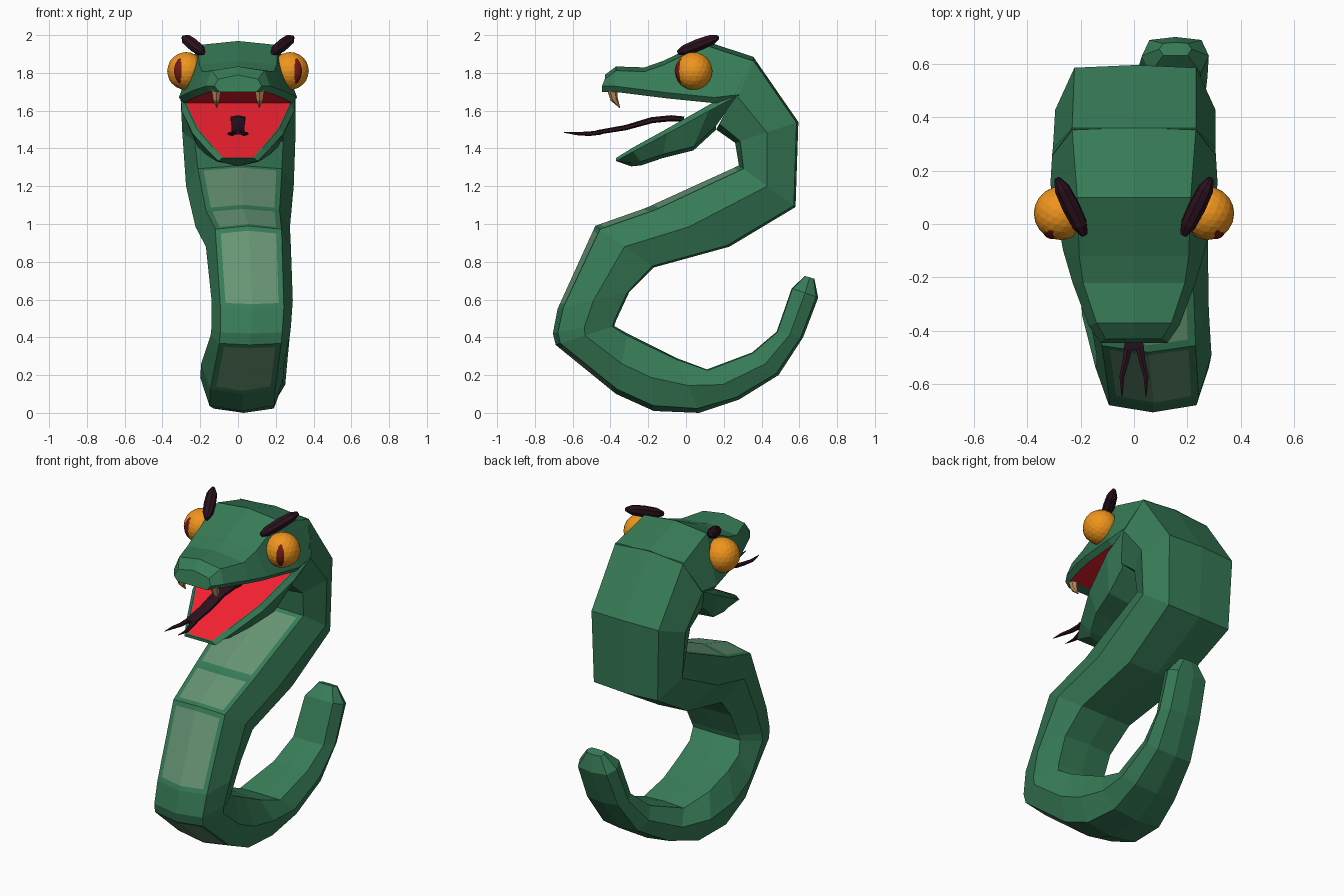
import bpy, bmesh, math
from mathutils import Vector, Matrix

if "Cube" in bpy.data.objects:
    bpy.data.objects.remove(bpy.data.objects["Cube"])


def material(name, rgb):
    m = bpy.data.materials.new(name)
    m.diffuse_color = (*rgb, 1)
    m.use_nodes = True
    m.node_tree.nodes["Principled BSDF"].inputs["Base Color"].default_value = m.diffuse_color
    return m


GREEN = material("green_scales", (0.038, 0.2, 0.095))
BELLY = material("belly_scales", (0.135, 0.30, 0.175))
RED = material("mouth_red", (0.9, 0.015, 0.03))
ORANGE = material("eye_orange", (0.86, 0.3, 0.012))
MAROON = material("pupil_maroon", (0.16, 0.01, 0.008))
DARK = material("dark_plum", (0.025, 0.006, 0.014))
TAN = material("fang_tan", (0.5, 0.25, 0.1))


def finish(bm, name, *mats):
    bmesh.ops.recalc_face_normals(bm, faces=bm.faces)
    me = bpy.data.meshes.new(name)
    bm.to_mesh(me)
    bm.free()
    ob = bpy.data.objects.new(name, me)
    for m in mats:
        me.materials.append(m)
    bpy.context.collection.objects.link(ob)
    return ob


def loft(rings):
    """Skin a list of equal-length rings; returns bmesh and side faces by [ring][side]."""
    bm = bmesh.new()
    vs = [[bm.verts.new(p) for p in r] for r in rings]
    n = len(vs[0])
    grid = [[bm.faces.new((a[i], a[(i + 1) % n], b[(i + 1) % n], b[i])) for i in range(n)]
            for a, b in zip(vs, vs[1:])]
    bm.faces.new(vs[0])
    bm.faces.new(vs[-1])
    bmesh.ops.recalc_face_normals(bm, faces=bm.faces)
    bm.normal_update()
    return bm, grid


def tube(name, pts, sizes, mat, sides=6):
    """Tapered tube along points; each size is (width, height)."""
    pts = [Vector(p) for p in pts]
    rings = []
    for i, p in enumerate(pts):
        d = (pts[min(i + 1, len(pts) - 1)] - pts[max(i - 1, 0)]).normalized()
        ref = Vector((1, 0, 0)) if abs(d.x) < 0.8 else Vector((0, 0, 1))
        v = d.cross(ref).normalized()
        u = v.cross(d)
        w, h = sizes[i]
        rings.append([p + u * w * math.cos(a) + v * h * math.sin(a)
                      for a in (math.tau * (k + 0.5) / sides for k in range(sides))])
    return finish(loft(rings)[0], name, mat)


# Body: belly (y, z), back (y, z), centre x, half width; tail tip to neck
body = [
    ((0.68, 0.71), (0.63, 0.725), 0.155, 0.06),
    ((0.70, 0.61), (0.56, 0.66), 0.155, 0.125),
    ((0.62, 0.40), (0.48, 0.43), 0.14, 0.135),
    ((0.49, 0.20), (0.35, 0.32), 0.11, 0.15),
    ((0.28, 0.07), (0.11, 0.23), 0.07, 0.18),
    ((0.07, 0.00), (-0.05, 0.29), 0.03, 0.205),
    ((-0.17, 0.01), (-0.20, 0.365), 0.02, 0.22),
    ((-0.37, 0.10), (-0.31, 0.42), 0.025, 0.22),
    ((-0.69, 0.36), (-0.38, 0.46), 0.065, 0.21),
    ((-0.705, 0.42), (-0.37, 0.49), 0.07, 0.21),
    ((-0.68, 0.55), (-0.30, 0.64), 0.075, 0.215),
    ((-0.48, 0.99), (-0.17, 0.77), 0.055, 0.225),
    ((-0.20, 1.09), (0.23, 0.88), 0.025, 0.25),
    ((0.28, 1.31), (0.58, 1.09), 0.01, 0.285),
    ((0.26, 1.43), (0.595, 1.54), 0.005, 0.30),
    ((0.16, 1.50), (0.36, 1.88), 0.0, 0.305),
]


def body_ring(belly, back, xc, w):
    """Octagon with slightly ridged belly and back."""
    profile = [(-0.78, 0.08), (0, 0), (0.78, 0.08), (1, 0.5),
               (0.76, 0.97), (0, 1), (-0.76, 0.97), (-1, 0.5)]
    b, k = Vector((0, *belly)), Vector((0, *back))
    return [b.lerp(k, t) + Vector((xc + u * w, 0, 0)) for u, t in profile]


bm, grid = loft([body_ring(*s) for s in body])
# Pale inset belly plates, each a pair of faces either side of the ridge
for i in (7, 10, 11, 12):
    pair = grid[i][0:2]
    bmesh.ops.inset_region(bm, faces=pair, thickness=0.028, use_even_offset=True, use_boundary=True)
    for f in pair:
        f.material_index = 1
finish(bm, "body", GREEN, BELLY)

# Upper head: top (y, z), lip (y, z), half top width, half lip width
head = [
    ((0.36, 1.88), (0.28, 1.685), 0.232, 0.305),
    ((0.10, 1.965), (0.15, 1.67), 0.212, 0.313),
    ((-0.12, 1.86), (-0.10, 1.695), 0.205, 0.265),
    ((-0.22, 1.825), (-0.22, 1.71), 0.19, 0.23),
    ((-0.37, 1.83), (-0.38, 1.73), 0.14, 0.17),
    ((-0.43, 1.785), (-0.445, 1.73), 0.105, 0.125),
]
rings = []
for (y0, z0), (y1, z1), wt, w in head:
    b, zb = w - 0.025, z1 - 0.03
    rings.append([(-b, y1, zb), (b, y1, zb), (w, y1, z1), (wt, y0, z0 - 0.018),
                  (0, y0, z0 + 0.004), (-wt, y0, z0 - 0.018), (-w, y1, z1)])
bm, grid = loft(rings)
for row in grid[:-1]:
    row[0].material_index = 1
finish(bm, "upper_head", GREEN, RED)

# Lower jaw: rim (y, z), underside (y, z), half width
jaw = [
    ((0.27, 1.69), (0.16, 1.50), 0.303),
    ((0.12, 1.61), (0.04, 1.39), 0.298),
    ((-0.10, 1.49), (-0.12, 1.35), 0.24),
    ((-0.28, 1.395), (-0.24, 1.31), 0.155),
    ((-0.37, 1.345), (-0.29, 1.305), 0.105),
]
rings = []
for i, ((y0, z0), (y1, z1), w) in enumerate(jaw):
    r, f = w - 0.022, 0.72 * w
    lift = 0.025 - 0.005 * i
    rings.append([(-r, y0, z0 + lift), (r, y0, z0 + lift), (w, y0, z0 - 0.012),
                  (f, y1, z1 + 0.02), (0, y1, z1), (-f, y1, z1 + 0.02), (-w, y0, z0 - 0.012)])
bm, grid = loft(rings)
# Red floor with a green rim
floor = [row[0] for row in grid]
bmesh.ops.inset_region(bm, faces=floor, thickness=0.006, use_even_offset=True, use_boundary=True)
for f in floor:
    f.material_index = 1
finish(bm, "lower_jaw", GREEN, RED)

# Tongue stem
tube("tongue", [(0, -0.01, 1.555), (0, -0.08, 1.56), (0, -0.18, 1.55), (0, -0.32, 1.51), (0, -0.47, 1.485)],
     [(0.045, 0.014), (0.045, 0.016), (0.042, 0.016), (0.04, 0.014), (0.038, 0.012)], DARK)

# Paired parts
for side, s in (("left", -1), ("right", 1)):
    # Tongue fork
    tube(f"tongue_fork_{side}", [(s * 0.02, -0.45, 1.485), (s * 0.03, -0.51, 1.478),
                                 (s * 0.045, -0.57, 1.478), (s * 0.045, -0.645, 1.485)],
         [(0.018, 0.012), (0.014, 0.012), (0.011, 0.009), (0.002, 0.002)], DARK)
    # Fang
    tube(f"fang_{side}", [(s * 0.115, -0.39, 1.715), (s * 0.115, -0.38, 1.66), (s * 0.112, -0.35, 1.615)],
         [(0.028, 0.028), (0.02, 0.02), (0.002, 0.002)], TAN)
    # Brow spike
    a, b = Vector((s * 0.185, -0.04, 1.908)), Vector((s * 0.288, 0.17, 1.988))
    tube(f"brow_{side}", [a.lerp(b, t) for t in (0, 0.18, 0.5, 0.82, 1)],
         [(r, r) for r in (0.014, 0.03, 0.034, 0.03, 0.012)], DARK, 8)
    # Eye ball and slit pupil
    place = Matrix.Translation((s * 0.275, 0.04, 1.81))
    bm = bmesh.new()
    bmesh.ops.create_icosphere(bm, subdivisions=3, radius=0.1, matrix=place)
    finish(bm, f"eye_{side}", ORANGE)
    bm = bmesh.new()
    bmesh.ops.create_icosphere(bm, subdivisions=4, radius=1, matrix=place @ Matrix.Rotation(
        s * math.radians(27), 4, 'Z') @ Matrix.Diagonal((0.06, 0.104, 0.094, 1)))
    finish(bm, f"pupil_{side}", MAROON)
